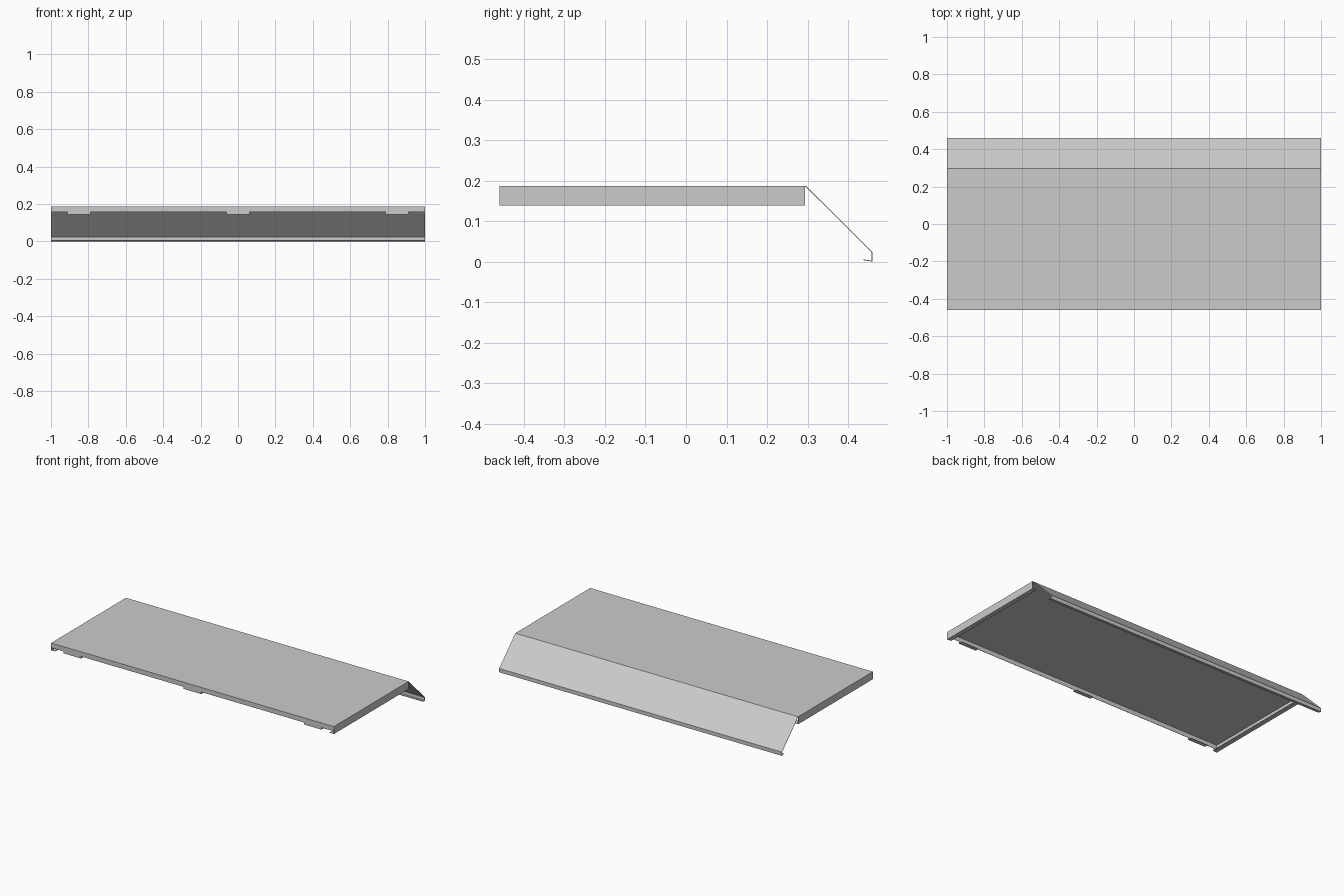
import bpy
from mathutils import Vector

if "Cube" in bpy.data.objects:
    bpy.data.objects.remove(bpy.data.objects["Cube"])

metal = bpy.data.materials.new("grey sheet metal")
metal.diffuse_color = (0.6, 0.6, 0.6, 1)
metal.use_nodes = True
metal.node_tree.nodes["Principled BSDF"].inputs["Base Color"].default_value = metal.diffuse_color
THICK = 0.002


def bent_sheet(name, profile, sweep):
    """Sweep an open profile along a vector and thicken it inwards."""
    sweep = Vector(sweep)
    verts, faces = [], []
    for p in profile:
        verts += [Vector(p), Vector(p) + sweep]
    for i in range(len(profile) - 1):
        a = 2 * i
        faces.append((a, a + 1, a + 3, a + 2))
    mesh = bpy.data.meshes.new(name)
    mesh.from_pydata(verts, [], faces)
    mesh.materials.append(metal)
    obj = bpy.data.objects.new(name, mesh)
    bpy.context.collection.objects.link(obj)
    solid = obj.modifiers.new("thickness", "SOLIDIFY")
    solid.thickness = THICK
    solid.offset = -1
    solid.use_even_offset = True
    return obj


# Main shelf: front flange, flat top, sloped back, back rim and its return lip
section = [(-0.46, 0.157), (-0.46, 0.187), (0.296, 0.187),
           (0.46, 0.024), (0.46, 0.0), (0.437, 0.004)]
bent_sheet("shelf_panel", [(-1, y, z) for y, z in section], (2, 0, 0))

# Side flanges with inward lips, mirrored across x
side = bent_sheet("side_flanges",
                  [(1, -0.46, 0.187), (1, -0.46, 0.139), (0.97, -0.46, 0.141)],
                  (0, 0.754, 0))
side.data.flip_normals()
side.modifiers.new("mirror", "MIRROR")

# Three hooked tabs under the front flange
for label, x in (("left", -0.85), ("middle", 0.0), ("right", 0.85)):
    bent_sheet("front_tab_" + label,
               [(x - 0.062, -0.435, 0.144), (x - 0.062, -0.46, 0.144),
                (x - 0.062, -0.46, 0.158)],
               (0.124, 0, 0))
